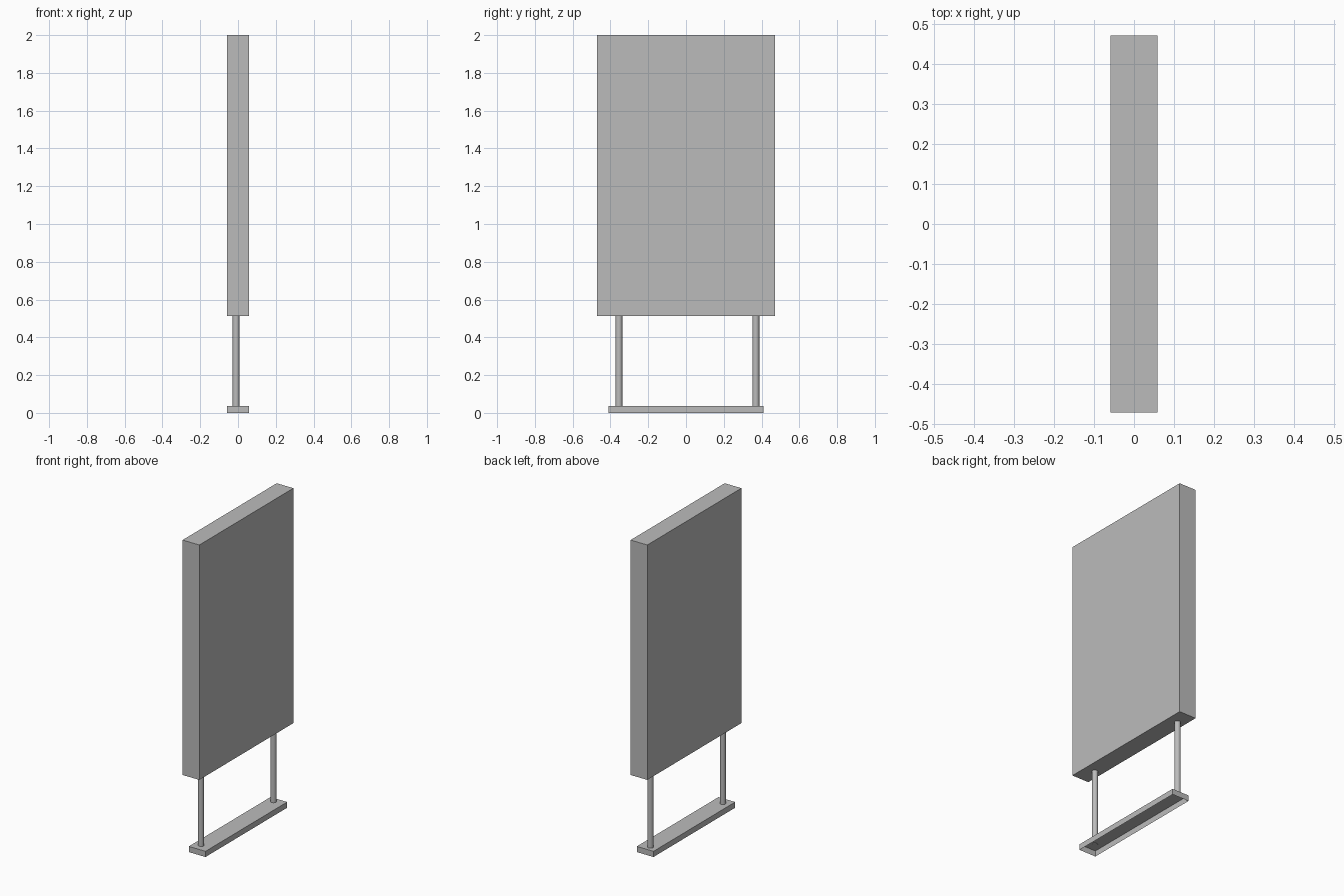
import bpy, bmesh
from mathutils import Matrix

cube = bpy.data.objects.get("Cube")
if cube:
    bpy.data.objects.remove(cube, do_unlink=True)

# Single plain grey finish
grey = bpy.data.materials.new("plain_grey")
grey.use_nodes = True
colour = (0.5, 0.5, 0.5, 1)
grey.diffuse_color = colour
grey.node_tree.nodes["Principled BSDF"].inputs["Base Color"].default_value = colour


def finish(name, bm):
    mesh = bpy.data.meshes.new(name)
    bm.to_mesh(mesh)
    bm.free()
    mesh.materials.append(grey)
    obj = bpy.data.objects.new(name, mesh)
    bpy.context.collection.objects.link(obj)
    return obj


def box(name, width, depth, bottom, top, open_bottom=False):
    bm = bmesh.new()
    bmesh.ops.create_cube(bm, size=1)
    bmesh.ops.scale(bm, vec=(width, depth, top - bottom), verts=bm.verts)
    bmesh.ops.translate(bm, vec=(0, 0, (bottom + top) / 2), verts=bm.verts)
    if open_bottom:
        bm.normal_update()
        under = [f for f in bm.faces if f.normal.z < -0.5]
        bmesh.ops.delete(bm, geom=under, context='FACES')
    return finish(name, bm)


def post(name, y, bottom, top):
    bm = bmesh.new()
    bmesh.ops.create_cone(bm, cap_ends=True, segments=16, radius1=0.018,
                          radius2=0.018, depth=top - bottom,
                          matrix=Matrix.Translation((-0.01, y, (bottom + top) / 2)))
    obj = finish(name, bm)
    bpy.ops.object.select_all(action='DESELECT')
    obj.select_set(True)
    bpy.context.view_layer.objects.active = obj
    bpy.ops.object.shade_smooth_by_angle()


# Upright board and hollow foot tray
box("board", 0.117, 0.942, 0.512, 2.0)
box("base_tray", 0.117, 0.818, 0, 0.036, open_bottom=True)

# Round posts joining the two
post("front_post", -0.355, 0.033, 0.514)
post("back_post", 0.37, 0.033, 0.514)
